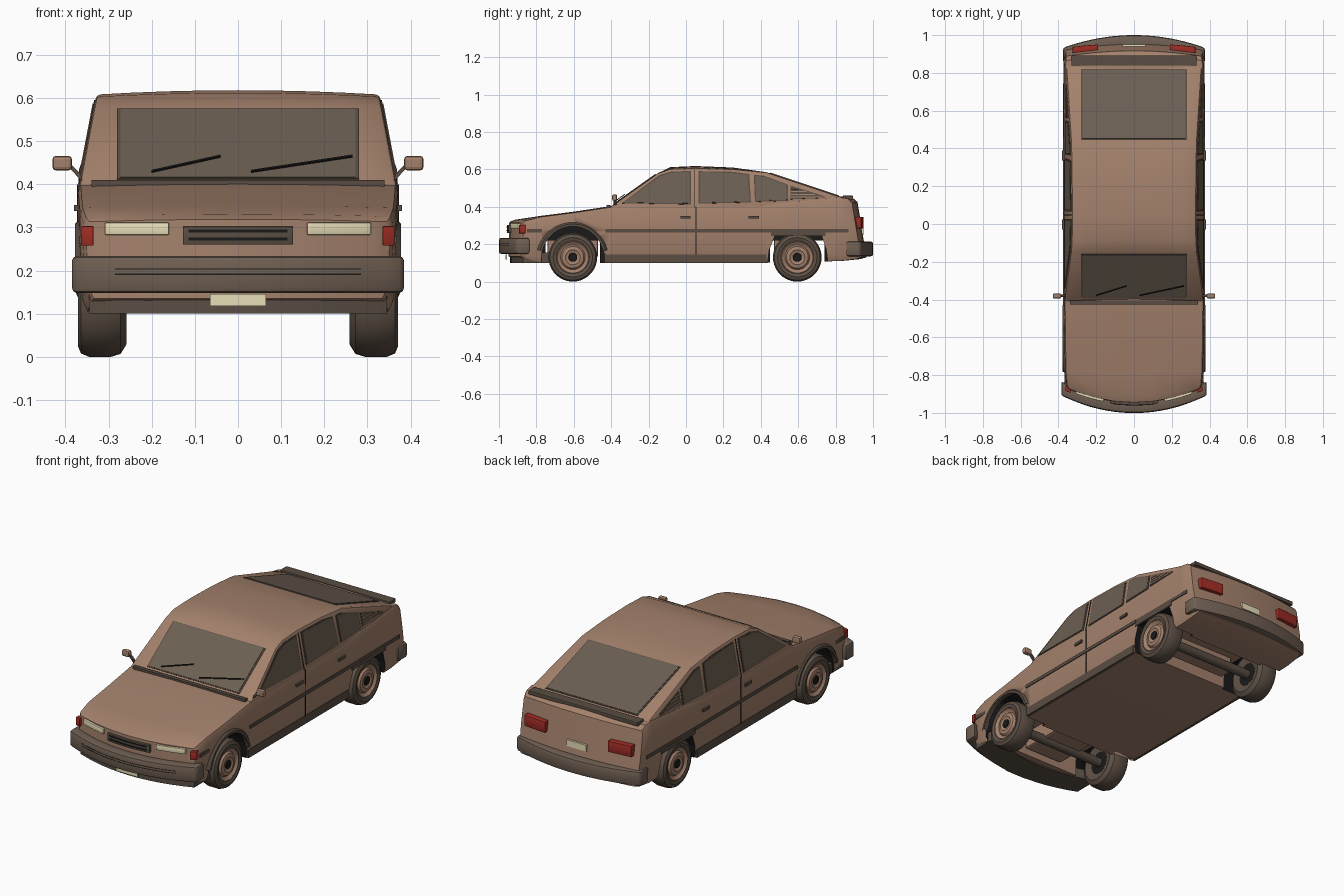
import bpy, bmesh, math
from mathutils import Vector, Matrix

if "Cube" in bpy.data.objects:
    bpy.data.objects.remove(bpy.data.objects["Cube"])


def material(name, rgb):
    m = bpy.data.materials.new(name)
    m.use_nodes = True
    m.diffuse_color = (*rgb, 1)
    m.node_tree.nodes["Principled BSDF"].inputs["Base Color"].default_value = (*rgb, 1)
    return m


PAINT = material("brown paint", (.37, .22, .15))
GLASS = material("smoked glass", (.15, .115, .085))
TRIM = material("dark trim", (.1, .075, .055))
BUMPER = material("bumper plastic", (.16, .115, .085))
TYRE = material("tyre rubber", (.11, .08, .06))
BLACK = material("black", (.01, .01, .01))
CREAM = material("cream lamp", (.8, .73, .48))
RED = material("red lamp", (.35, .025, .018))


def finish(name, bm, mat, bevel=0, smooth=True):
    bmesh.ops.recalc_face_normals(bm, faces=bm.faces)
    me = bpy.data.meshes.new(name)
    bm.to_mesh(me)
    bm.free()
    ob = bpy.data.objects.new(name, me)
    bpy.context.collection.objects.link(ob)
    me.materials.append(mat)
    bpy.ops.object.select_all(action='DESELECT')
    ob.select_set(True)
    bpy.context.view_layer.objects.active = ob
    if bevel:
        b = ob.modifiers.new("bevel", 'BEVEL')
        b.width, b.segments, b.limit_method, b.angle_limit = bevel, 2, 'ANGLE', .6
        bpy.ops.object.modifier_apply(modifier="bevel")
    if smooth:
        bpy.ops.object.shade_smooth_by_angle(angle=.6)
    return ob


def box(name, lo, hi, mat, bevel=0):
    bm = bmesh.new()
    bmesh.ops.create_cube(bm, size=1)
    for v in bm.verts:
        v.co = [a + (c + .5) * (b - a) for a, b, c in zip(lo, hi, v.co)]
    return finish(name, bm, mat, bevel, False)


def plate(name, pts, mat, thick=.006):
    """Flat polygon given thickness on both sides of its plane."""
    bm = bmesh.new()
    face = bm.faces.new([bm.verts.new(p) for p in pts])
    face.normal_update()
    n = face.normal * thick
    ext = bmesh.ops.extrude_face_region(bm, geom=[face])["geom"]
    bmesh.ops.translate(bm, vec=n, verts=[g for g in ext if isinstance(g, bmesh.types.BMVert)])
    bmesh.ops.translate(bm, vec=-n / 2, verts=bm.verts)
    return finish(name, bm, mat, smooth=False)


def bowed(name, x0, x1, z0, z1, y, bow, depth, mat, bevel=0, n=12):
    """Bar across the car whose ends sweep back along a parabola."""
    bm = bmesh.new()
    rings = []
    for i in range(n + 1):
        x = x0 + (x1 - x0) * i / n
        yy = y + bow * (x / .37) ** 2
        rings.append([bm.verts.new(p) for p in
                      ((x, yy, z0), (x, yy, z1), (x, yy + depth, z1), (x, yy + depth, z0))])
    for a, b in zip(rings, rings[1:]):
        for k in range(4):
            bm.faces.new((a[k], a[k - 1], b[k - 1], b[k]))
    bm.faces.new(rings[0])
    bm.faces.new(rings[-1])
    return finish(name, bm, mat, bevel)


def lathe(name, profile, mat, y=0, z=0, side=1, steps=40):
    """Revolve (x, radius) points about an axle parallel to x."""
    bm = bmesh.new()
    vs = [bm.verts.new((x, 0, r)) for x, r in profile]
    es = [bm.edges.new(p) for p in zip(vs, vs[1:])]
    bmesh.ops.spin(bm, geom=vs + es, axis=(1, 0, 0), cent=(0, 0, 0), angle=math.tau, steps=steps)
    bmesh.ops.remove_doubles(bm, verts=bm.verts, dist=.0002)
    bmesh.ops.transform(bm, matrix=Matrix.Translation((0, y, z)) @ Matrix.Diagonal((side, 1, 1, 1)), verts=bm.verts)
    return finish(name, bm, mat)


def cut(ob, cutter):
    bpy.context.view_layer.objects.active = ob
    m = ob.modifiers.new("cut", 'BOOLEAN')
    m.operation, m.object, m.solver, m.material_mode = 'DIFFERENCE', cutter, 'EXACT', 'TRANSFER'
    bpy.ops.object.modifier_apply(modifier="cut")
    bpy.data.objects.remove(cutter)


# Lower body: rings along the length (y at bottom, y at top, half width, bottom, top)
STATIONS = [(-.95, -.945, .352, .135, .313), (-.92, -.915, .36, .125, .325), (-.78, -.78, .367, .105, .345),
            (-.6, -.6, .37, .1, .368), (-.4, -.4, .372, .1, .398), (.4, .4, .372, .1, .41),
            (.83, .83, .37, .11, .45), (.93, .89, .368, .12, .443), (.965, .918, .362, .13, .42)]
COLS = [-.98, -.9, -.6, -.3, 0, .3, .6, .9, .98]
bm = bmesh.new()
rings = []
for yb, yt, w, zb, zt in STATIONS:
    ring = [(f * .97, zb) for f in COLS] + [(.98, zb + .025), (1, .27), (.995, zt - .014)]
    ring += [(f, zt + .006 * (1 - f * f)) for f in reversed(COLS)] + [(-.995, zt - .014), (-1, .27), (-.98, zb + .025)]
    verts = []
    for f, z in ring:
        y = yb + (yt - yb) * (z - zb) / (zt - zb)
        pull = max(0, min(1, (abs(yb) - .8) / .15)) * (.075 if y < 0 else -.03)
        verts.append(bm.verts.new((f * w, y + pull * f * f, z)))
    rings.append(verts)
N, C = len(rings[0]), len(COLS)
for a, b in zip(rings, rings[1:]):
    for k in range(N):
        bm.faces.new((a[k - 1], a[k], b[k], b[k - 1]))
for r in (rings[0], rings[-1]):
    top = r[C + 3:2 * C + 3][::-1]
    for k in range(C - 1):
        bm.faces.new((r[k], r[k + 1], top[k + 1], top[k]))
    bm.faces.new(r[C - 1:C + 4])
    bm.faces.new(r[2 * C + 2:] + r[:1])
body = finish("body", bm, PAINT)

# Wheel openings and the open bays between them
FRONT, REAR, AXLE = -.605, .595, .13
for s in (-1, 1):
    cut(body, lathe("front_well", [(.235, 0), (.235, .168), (.5, .168), (.5, 0)], BLACK, FRONT, AXLE, s))
    bm = bmesh.new()
    q = [bm.verts.new((s * .235, y, z)) for y, z in ((.43, .05), (.445, .17), (.475, .245), (.725, .245), (.75, .17), (.765, .05))]
    f = bm.faces.new(q)
    e = bmesh.ops.extrude_face_region(bm, geom=[f])["geom"]
    bmesh.ops.translate(bm, vec=(s * .3, 0, 0), verts=[g for g in e if isinstance(g, bmesh.types.BMVert)])
    cut(body, finish("rear_well", bm, BLACK, smooth=False))
for y0, y1 in ((-.75, -.46), (.45, .74)):
    cut(body, box("bay", (-.236, y0, 0), (.236, y1, .22), PAINT))
for y, nm in ((FRONT, "front"), (REAR, "rear")):
    lathe(nm + "_axle", [(-.27, 0), (-.27, .025), (.27, .025), (.27, 0)], TRIM, y, AXLE, 1, 16)
box("engine_sump", (-.12, -.74, .13), (.12, -.47, .23), PAINT, .01)
box("fuel_tank", (-.2, .47, .14), (.2, .55, .23), PAINT, .01)

# Cabin: roof line (y, z, crown) with flat, leaning sides
ROOF = [(-.425, .385, 0), (-.15, .58, 0), (-.085, .603, .009), (.05, .608, .01), (.25, .602, .008), (.43, .585, 0),
        (.84, .449, 0), (.84, .385, 0)]


def half_width(z):
    return .368 - (z - .40) * .19


bm = bmesh.new()
rows = [[bm.verts.new((half_width(z) * i / 4, y, z + c * (1 - (i / 4) ** 2))) for i in range(-4, 5)] for y, z, c in ROOF]
for a, b in zip(rows, rows[1:] + rows[:1]):
    for k in range(8):
        bm.faces.new((a[k], a[k + 1], b[k + 1], b[k]))
for k in (0, 8):
    bm.faces.new([r[k] for r in rows])
finish("cabin", bm, PAINT, .01)


def grow(pts, d):
    c = sum((Vector(p) for p in pts), Vector()) / len(pts)
    return [Vector(p) + (Vector(p) - c).normalized() * d for p in pts]


def window(name, pts):
    plate(name + "_seal", grow(pts, .009), TRIM, .005)
    plate(name, pts, GLASS, .009)


# Windscreen and tailgate glass lie on the sloping roof line
def on_slope(x, y, i):
    (y0, z0, _), (y1, z1, _) = ROOF[i], ROOF[i + 1]
    return (x, y, z0 + (z1 - z0) * (y - y0) / (y1 - y0))


for nm, i, ya, yb in (("windscreen", 0, -.385, -.163), ("tailgate_glass", 5, .45, .815)):
    window(nm, [on_slope(x, y, i) for x, y in ((-.272, ya), (.272, ya), (.272, yb), (-.272, yb))])
for x0, x1 in ((-.2, -.04), (.03, .265)):
    a, b = Vector(on_slope(x0, -.375, 0)), Vector(on_slope(x1, -.325, 0))
    lift, up = Vector((0, -.006, .008)), Vector((0, .005, .0035))
    plate("wiper", [a + lift, b + lift, b + lift + up, a + lift + up], BLACK, .004)

SIDE_GLASS = {"front_window": [(-.335, .422), (-.136, .563), (-.08, .58), (.02, .586), (.02, .418)],
              "rear_window": [(.075, .422), (.075, .586), (.25, .579), (.33, .57), (.34, .428)],
              "quarter_window": [(.375, .432), (.37, .565), (.42, .558), (.535, .517), (.54, .437)]}
for s in (-1, 1):
    def on_side(pts):
        return [(s * half_width(z), y, z) for y, z in pts]

    for nm, pts in SIDE_GLASS.items():
        window(nm, on_side(pts))
    # Louvres behind the quarter window
    plate("louvre_panel", on_side([(.56, .44), (.56, .512), (.74, .456), (.74, .447)]), TRIM, .006)
    for k in range(4):
        z = .448 + k * .015
        plate("louvre", on_side([(.562, z), (.562, z + .005), (.735 - k * .045, z + .005), (.735 - k * .045, z)]), PAINT, .009)
    plate("door_gap_upper", on_side([(.045, .40), (.045, .595), (.049, .595), (.049, .40)]), BLACK, .005)

    def side_strip(name, y0, y1, z0, z1, mat, x=.3705, out=.006):
        box(name, (min(s * x, s * (x + out)), y0, z0), (max(s * x, s * (x + out)), y1, z1), mat)

    # Side mouldings, sills, door gap and handles
    side_strip("side_moulding_front", -.43, .46, .262, .28, TRIM)
    side_strip("side_moulding_rear", .46, .87, .262, .28, TRIM, .368)
    side_strip("side_moulding_wing", -.85, -.77, .262, .28, TRIM, .362)
    side_strip("rear_arch_trim", .455, .745, .243, .264, TRIM, .368, .007)
    side_strip("sill", -.435, .43, .1, .145, TRIM, .355, .013)
    side_strip("door_gap", .052, .057, .145, .40, BLACK, .37, .003)
    for y in (-.03, .335):
        side_strip("door_handle", y, y + .055, .338, .352, TRIM, .365, .015)
    # Front arch lip
    bm = bmesh.new()
    arcs = []
    for i in range(21):
        a = math.radians(12 + 156 * i / 20)
        arcs.append([bm.verts.new((s * x, FRONT + r * math.cos(a), AXLE + r * math.sin(a)))
                     for x, r in ((.355, .165), (.378, .165), (.378, .178), (.355, .2))])
    for a, b in zip(arcs, arcs[1:]):
        for k in range(4):
            bm.faces.new((a[k - 1], a[k], b[k], b[k - 1]))
    finish("front_arch_lip", bm, TRIM)
    # Mirrors
    lo, hi = sorted((s * .385, s * .43))
    box("mirror", (lo, -.395, .432), (hi, -.368, .466), PAINT, .008)
    plate("mirror_arm", [(s * .36, -.38, .405), (s * .365, -.38, .425), (s * .39, -.38, .45), (s * .39, -.38, .437)], TRIM, .015)
    # Wheels
    for y in (FRONT, REAR):
        lathe("tyre", [(.27, .06), (.258, .1), (.272, .123), (.295, .13), (.345, .13), (.364, .122), (.371, .105),
                       (.366, .088), (.35, .08)], TYRE, y, AXLE, s)
        lathe("wheel_disc", [(.3, .085), (.362, .09), (.366, .084), (.357, .075), (.354, .066), (.364, .058),
                             (.368, .04), (.362, .03), (.362, 0)], PAINT, y, AXLE, s)
        lathe("hub", [(.36, .024), (.368, .022), (.368, 0)], BLACK, y, AXLE, s, 16)
        lathe("wheel_back", [(.275, 0), (.275, .085)], BLACK, y, AXLE, s)
    # Lamps
    lo, hi = sorted((s * .16, s * .308))
    bowed("headlamp", lo, hi, .283, .311, -.955, .081, .02, CREAM, .002)
    lo, hi = sorted((s * .335, s * .363))
    bowed("front_indicator", lo, hi, .258, .303, -.951, .07, .025, RED, .002, 4)
    lo, hi = sorted((s * .19, s * .325))
    bowed("tail_lamp", lo, hi, .285, .345, .957, -.025, -.04, RED, .003)

# Nose: grille, bumper, plate
bowed("grille", -.128, .128, .26, .302, -.958, .08, .02, TRIM, .002)
for z in (.27, .288):
    bowed("grille_slot", -.115, .115, z, z + .007, -.961, .08, .01, BLACK)
bowed("front_bumper", -.385, .385, .148, .234, -1, .085, .075, BUMPER, .012, 20)
for z in (.19, .202):
    bowed("bumper_groove", -.285, .285, z, z + .003, -1.001, .085, .005, BLACK)
bowed("front_valance", -.345, .345, .1, .155, -.94, .08, .15, TRIM)
bowed("front_plate", -.065, .065, .118, .146, -.965, .03, .008, CREAM)

# Tail: bumper, plate, spoiler
bowed("rear_bumper", -.375, .375, .135, .215, 1, -.065, -.08, BUMPER, .012, 20)
bowed("rear_plate", -.06, .06, .25, .285, .95, -.02, -.02, CREAM)
box("spoiler", (-.332, .838, .438), (.332, .893, .46), TRIM, .004)
box("cowl", (-.34, -.425, .392), (.34, -.405, .41), TRIM)
